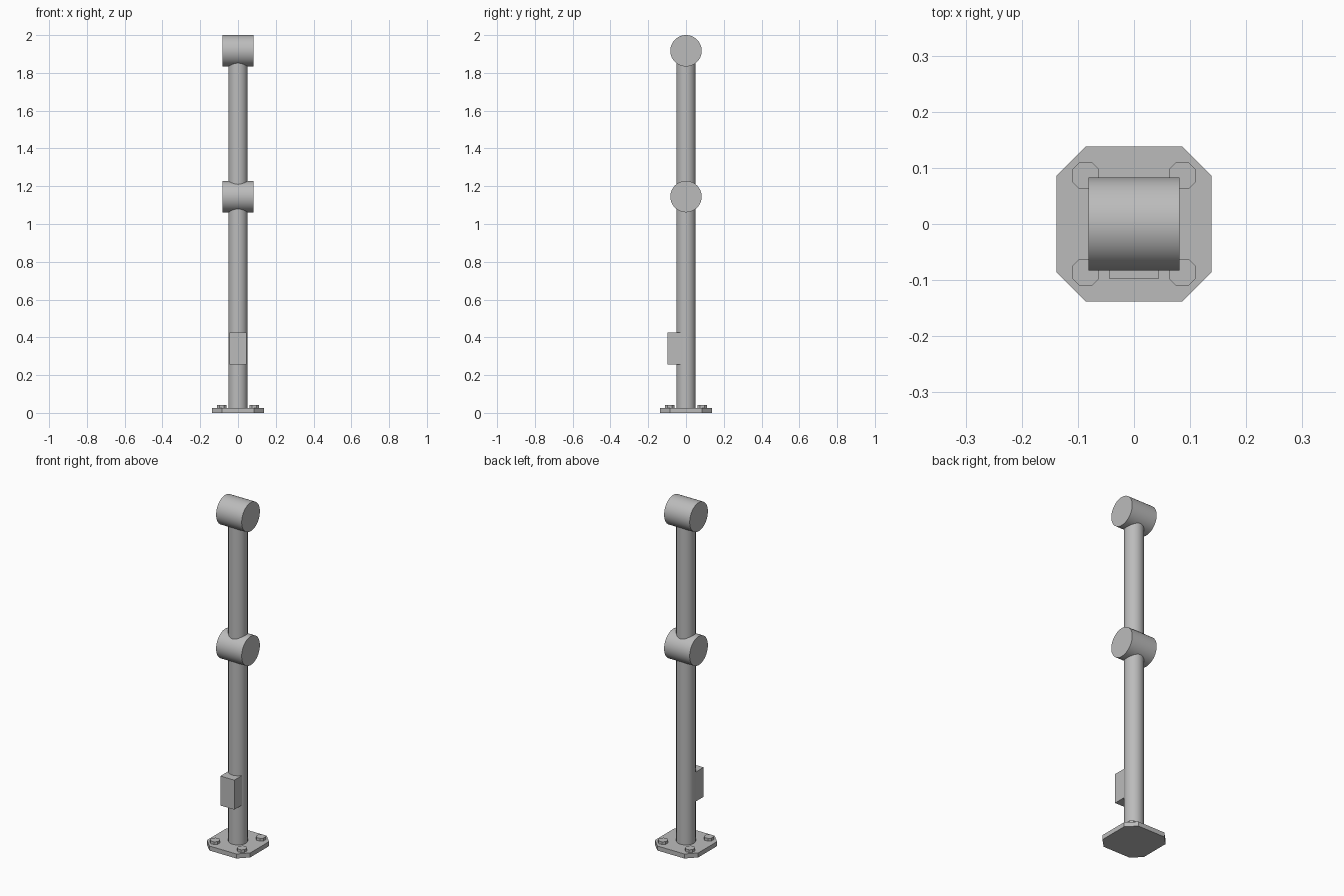
import bpy, bmesh, math
from mathutils import Matrix, Vector

cube = bpy.data.objects.get("Cube")
if cube:
    bpy.data.objects.remove(cube, do_unlink=True)

steel = bpy.data.materials.new("grey steel")
steel.use_nodes = True
COLOUR = (0.5, 0.5, 0.5, 1)
steel.diffuse_color = COLOUR
steel.node_tree.nodes["Principled BSDF"].inputs["Base Color"].default_value = COLOUR


def finish(name, bm, smooth=False):
    bmesh.ops.recalc_face_normals(bm, faces=bm.faces)
    mesh = bpy.data.meshes.new(name)
    bm.to_mesh(mesh)
    bm.free()
    mesh.materials.append(steel)
    obj = bpy.data.objects.new(name, mesh)
    bpy.context.collection.objects.link(obj)
    if smooth:
        bpy.ops.object.select_all(action="DESELECT")
        obj.select_set(True)
        bpy.context.view_layer.objects.active = obj
        bpy.ops.object.shade_smooth_by_angle(angle=math.radians(35))
    return obj


def cylinder(name, radius, length, centre, along_x=False, sides=64):
    bm = bmesh.new()
    turn = Matrix.Rotation(math.pi / 2, 4, "Y") if along_x else Matrix.Identity(4)
    bmesh.ops.create_cone(bm, cap_ends=True, segments=sides, radius1=radius,
                          radius2=radius, depth=length,
                          matrix=Matrix.Translation(centre) @ turn)
    return finish(name, bm, smooth=True)


def chamfered_plate(name, half, flat, bottom, top, x=0, y=0):
    # Square plate with its four corners cut off
    corners = [(half, -flat), (half, flat), (flat, half), (-flat, half),
               (-half, flat), (-half, -flat), (-flat, -half), (flat, -half)]
    bm = bmesh.new()
    face = bm.faces.new([bm.verts.new((x + u, y + v, bottom)) for u, v in corners])
    grown = bmesh.ops.extrude_face_region(bm, geom=[face], use_keep_orig=True)
    raised = [v for v in grown["geom"] if isinstance(v, bmesh.types.BMVert)]
    bmesh.ops.translate(bm, verts=raised, vec=(0, 0, top - bottom))
    return finish(name, bm)


# Base plate and its four bolt heads
chamfered_plate("base_plate", 0.138, 0.086, 0, 0.026)
for side, sx in (("left", 1), ("right", -1)):
    for end, sy in (("front", -1), ("back", 1)):
        chamfered_plate(f"bolt_{end}_{side}", 0.024, 0.011, 0.02, 0.042,
                        sx * 0.086, sy * 0.086)

# Upright post
cylinder("post", 0.051, 1.88, Vector((0, 0, 0.96)))

# Rail sleeves across the post
for name, z in (("middle_sleeve", 1.145), ("top_sleeve", 1.917)):
    cylinder(name, 0.083, 0.163, Vector((0, 0, z)), along_x=True)

# Box on the front of the post
bm = bmesh.new()
bmesh.ops.create_cube(bm, size=1, matrix=Matrix.Translation((0, -0.048, 0.34))
                      @ Matrix.Diagonal((0.089, 0.098, 0.17, 1)))
finish("front_box", bm)
